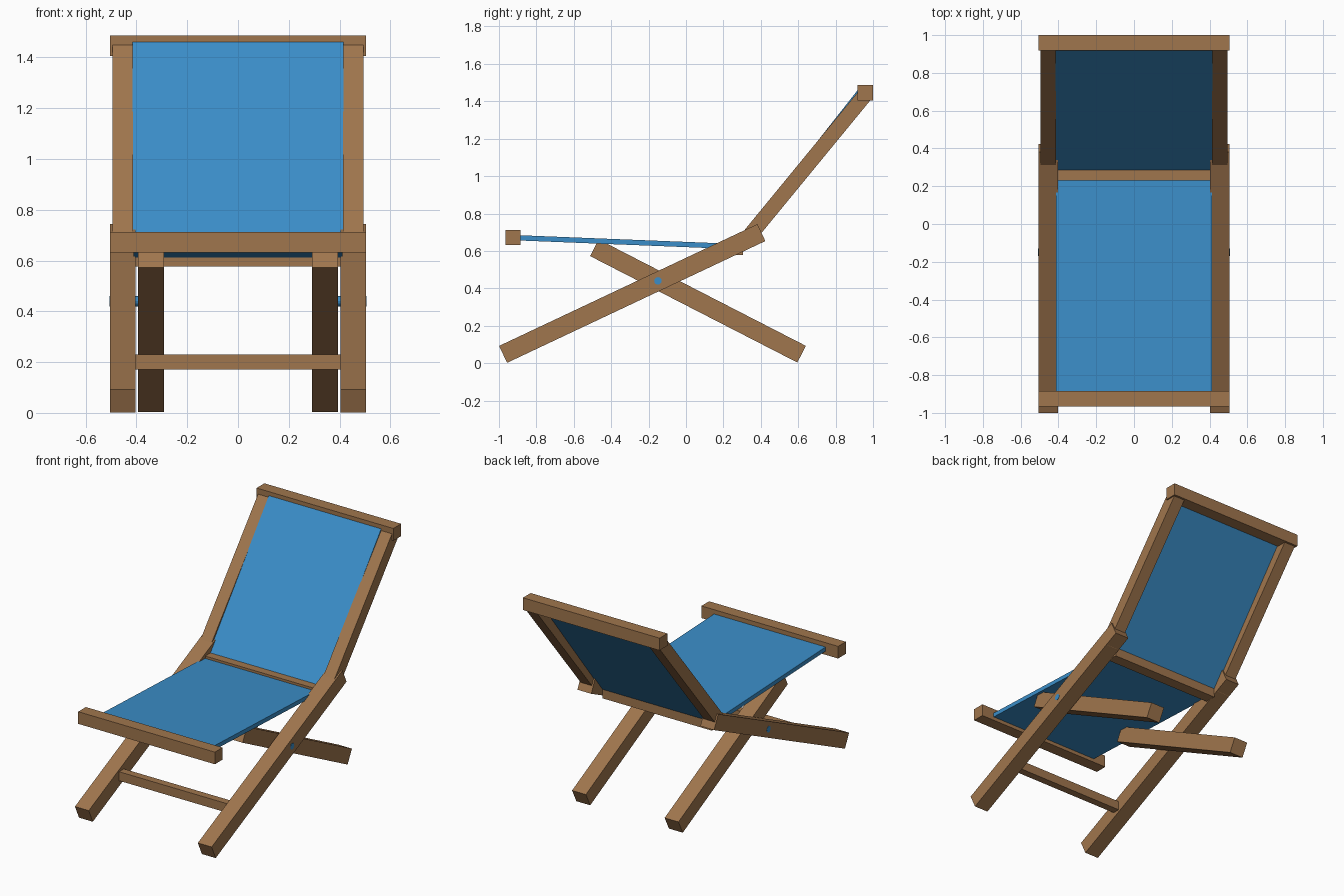
import bpy, bmesh, math
from mathutils import Matrix, Vector

if "Cube" in bpy.data.objects:
    bpy.data.objects.remove(bpy.data.objects["Cube"])


def material(name, rgb):
    m = bpy.data.materials.new(name)
    m.diffuse_color = (*rgb, 1)
    m.use_nodes = True
    m.node_tree.nodes["Principled BSDF"].inputs["Base Color"].default_value = m.diffuse_color
    return m


WOOD = material("warm wood", (0.35, 0.18, 0.075))
BLUE = material("blue canvas", (0.043, 0.27, 0.58))


def finish(name, bm, mat):
    bmesh.ops.recalc_face_normals(bm, faces=bm.faces)
    me = bpy.data.meshes.new(name)
    bm.to_mesh(me)
    bm.free()
    me.materials.append(mat)
    ob = bpy.data.objects.new(name, me)
    bpy.context.collection.objects.link(ob)
    return ob


def beam(name, start, end, thick, x0, x1, mat):
    """Square-ended board between two (y, z) points, spanning x0..x1."""
    a, b = Vector(start), Vector(end)
    d = (b - a).normalized()
    n = Vector((-d.y, d.x)) * thick / 2
    bm = bmesh.new()
    v = [bm.verts.new((x, p.x, p.y)) for x in (x0, x1)
         for p in (a - n, b - n, b + n, a + n)]
    bm.faces.new(v[:4])
    bm.faces.new(v[4:])
    for i in range(4):
        j = (i + 1) % 4
        bm.faces.new((v[i], v[j], v[j + 4], v[i + 4]))
    return finish(name, bm, mat)


def pin(name, x0, x1, y, z, r):
    bm = bmesh.new()
    bmesh.ops.create_cone(bm, cap_ends=True, segments=12, radius1=r, radius2=r,
                          depth=abs(x1 - x0),
                          matrix=Matrix.Translation(((x0 + x1) / 2, y, z))
                          @ Matrix.Rotation(math.pi / 2, 4, 'Y'))
    return finish(name, bm, BLUE)


# Mirrored side parts
for side, s in (("left", -1), ("right", 1)):
    beam(f"outer_leg_{side}", (-0.978, 0.047), (0.403, 0.698), 0.10, s * 0.403, s * 0.505, WOOD)
    beam(f"inner_leg_{side}", (-0.49, 0.617), (0.618, 0.048), 0.10, s * 0.291, s * 0.393, WOOD)
    beam(f"back_rail_{side}", (0.30, 0.633), (0.965, 1.443), 0.08, s * 0.413, s * 0.495, WOOD)
    pin(f"pivot_pin_{side}", s * 0.30, s * 0.507, -0.15, 0.44, 0.02)

# Cross bars
beam("top_bar", (0.918, 1.446), (1.0, 1.446), 0.082, -0.505, 0.505, WOOD)
beam("front_bar", (-0.965, 0.672), (-0.884, 0.672), 0.081, -0.505, 0.505, WOOD)
beam("seat_back_bar", (0.23, 0.616), (0.305, 0.616), 0.078, -0.405, 0.405, WOOD)
beam("lower_stretcher", (-0.68, 0.2), (-0.63, 0.2), 0.06, -0.405, 0.405, WOOD)

# Canvas panels
beam("seat_canvas", (-0.92, 0.671), (0.26, 0.624), 0.028, -0.412, 0.412, BLUE)
beam("back_canvas", (0.28, 0.627), (0.938, 1.464), 0.027, -0.415, 0.415, BLUE)
